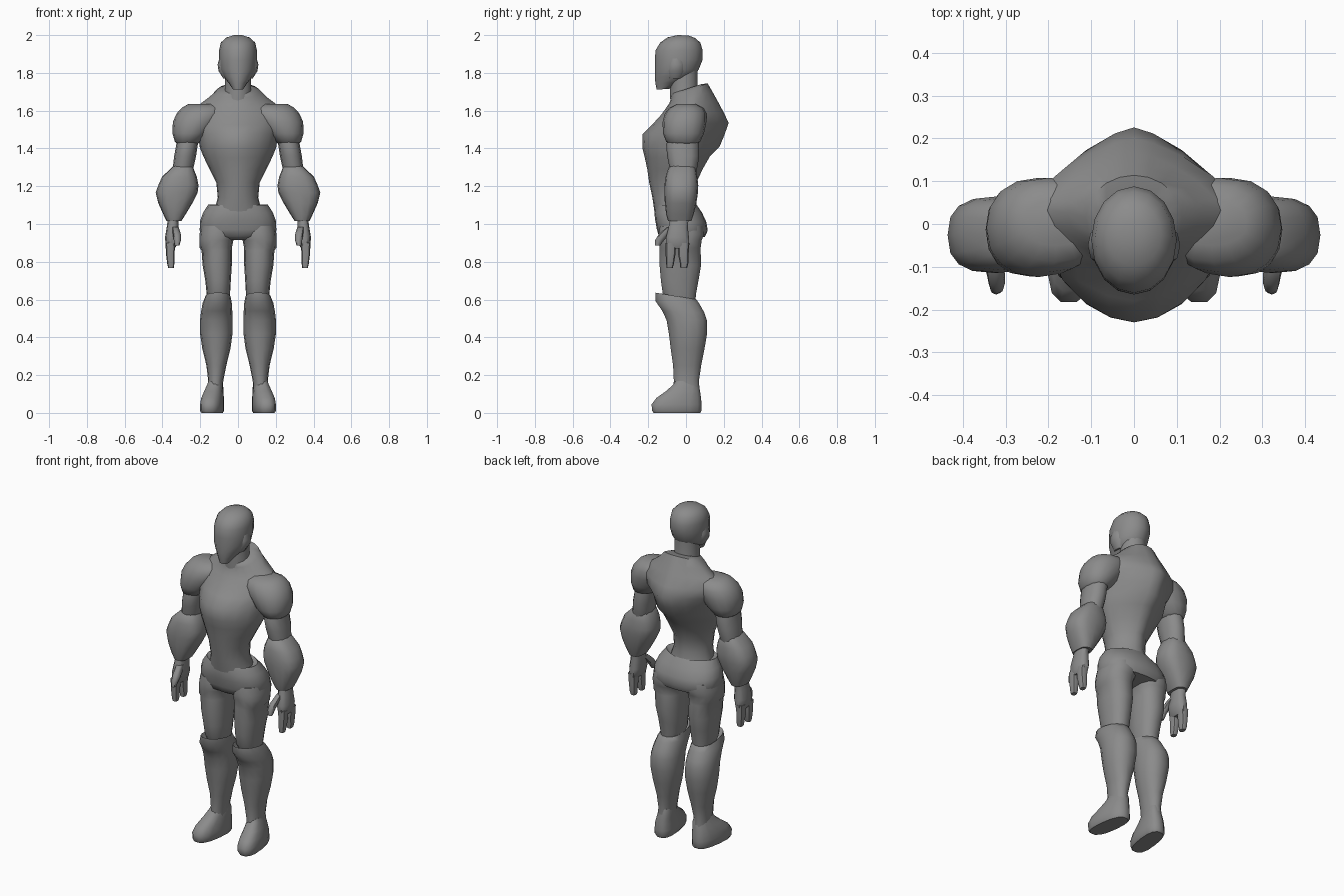
import bpy, bmesh, math

grey = bpy.data.materials.new("dark_grey")
grey.diffuse_color = (0.26, 0.26, 0.26, 1)


def ring(bm, r, n, back):
    # r = (z front, z back, x centre, half width, y front, y back, roundness, toe-out skew)
    zf, zb, cx, hw, yf, yb, p, skew = r
    ym, ry = (yf + yb) / 2, (yb - yf) / 2
    out = []
    for i in range(n):
        a = 2 * math.pi * i / n
        c, s = math.cos(a), math.sin(a)
        q = p * back if s > 0.01 else p
        x = math.copysign(abs(c) ** (2 / q), c)
        y = math.copysign(abs(s) ** (2 / q), s)
        z = zf + (zb - zf) * (y + 1) / 2
        out.append(bm.verts.new((cx + hw * x - skew * y * ry, ym + ry * y, z)))
    return out


def loft(name, rings, n=16, mirror=False, angle=50, back=1.0):
    bm = bmesh.new()
    loops = [ring(bm, r, n, back) for r in rings]
    for a, b in zip(loops, loops[1:]):
        for i in range(n):
            j = (i + 1) % n
            bm.faces.new((a[i], a[j], b[j], b[i]))
    bm.faces.new(loops[0])
    bm.faces.new(loops[-1])
    bmesh.ops.recalc_face_normals(bm, faces=bm.faces)
    me = bpy.data.meshes.new(name)
    bm.to_mesh(me)
    bm.free()
    me.materials.append(grey)
    ob = bpy.data.objects.new(name, me)
    bpy.context.collection.objects.link(ob)
    bpy.ops.object.select_all(action='DESELECT')
    ob.select_set(True)
    bpy.context.view_layer.objects.active = ob
    bpy.ops.object.shade_smooth_by_angle(angle=math.radians(angle))
    if mirror:
        ob.modifiers.new("Mirror", 'MIRROR').use_mirror_merge = False
    return ob


def flat(rows, p=2.2, skew=0.0):
    # level rings from (z, x inner, x outer, y front, y back)
    return [(z, z, (x0 + x1) / 2, (x1 - x0) / 2, yf, yb, p, skew) for z, x0, x1, yf, yb in rows]


def centred(rows):
    # rings on the centre line from (z front, z back, half width, y front, y back, roundness)
    return [(zf, zb, 0, hw, yf, yb, p, 0) for zf, zb, hw, yf, yb, p in rows]


# Head with narrow jaw
loft("head", centred([
    (1.712, 1.715, .028, -.155, -.09, 2.2), (1.745, 1.75, .050, -.162, -.03, 2),
    (1.78, 1.78, .078, -.165, .045, 2), (1.82, 1.82, .097, -.165, .068, 2),
    (1.87, 1.87, .100, -.165, .088, 2), (1.92, 1.92, .100, -.161, .088, 2),
    (1.96, 1.96, .091, -.137, .076, 2), (1.988, 1.985, .064, -.098, .048, 2),
    (2.0, 1.998, .025, -.045, .012, 2)]))
loft("ear", flat([(1.77, .06, .078, -.085, -.03), (1.81, .06, .103, -.095, -.01),
                  (1.845, .06, .108, -.09, -.01), (1.885, .07, .096, -.08, -.02)]), 8, True)
loft("neck", centred([(1.58, 1.62, .085, -.08, .08, 2), (1.70, 1.72, .070, -.085, .062, 2),
                      (1.82, 1.82, .07, -.08, .062, 2)]))

# Torso from waist to raised collar, with a ridged back
loft("torso", centred([
    (1.00, 1.00, .15, -.15, .08, 2.2), (1.07, 1.07, .125, -.168, .06, 2.2),
    (1.14, 1.14, .107, -.178, .046, 2.1), (1.22, 1.22, .115, -.195, .055, 2),
    (1.29, 1.29, .150, -.205, .088, 1.9), (1.35, 1.36, .182, -.218, .128, 1.85),
    (1.40, 1.41, .202, -.230, .178, 1.8), (1.475, 1.47, .212, -.230, .203, 1.75),
    (1.525, 1.535, .240, -.180, .226, 1.7), (1.58, 1.59, .250, -.130, .200, 1.7),
    (1.615, 1.65, .205, -.105, .168, 1.75), (1.64, 1.70, .155, -.088, .140, 1.9),
    (1.668, 1.745, .112, -.078, .114, 2.4), (1.69, 1.74, .08, -.076, .080, 2.4)]), 20, back=.82)

# Hips with points at the upper sides
loft("pelvis", centred([
    (.915, .93, .06, -.11, .07, 2.2), (.935, .932, .190, -.143, .100, 2.3),
    (.97, .965, .203, -.154, .115, 2.4), (1.02, 1.01, .201, -.163, .108, 2.3),
    (1.06, 1.06, .185, -.168, .085, 2.1), (1.10, 1.105, .158, -.164, .054, 1.75),
    (1.085, 1.085, .12, -.14, .04, 2.1)]), 20)

# Shoulders run inward under the chest and neck slope; upper arms below
loft("shoulder", flat([
    (1.42, .22, .318, -.075, .05), (1.435, .20, .334, -.105, .075), (1.48, .15, .347, -.122, .095),
    (1.54, .10, .345, -.124, .108), (1.585, .07, .325, -.112, .108),
    (1.615, .07, .298, -.088, .092), (1.634, .10, .265, -.05, .055)], 2.2), 16, True)
loft("upper_arm", flat([
    (1.50, .20, .32, -.08, .06), (1.42, .213, .327, -.105, .07), (1.36, .222, .338, -.10, .07),
    (1.30, .235, .345, -.088, .06), (1.22, .25, .35, -.07, .04)]), 12, True)

# Bulky forearms
loft("forearm", flat([
    (1.315, .255, .33, -.06, .035), (1.30, .238, .35, -.092, .05), (1.25, .218, .402, -.108, .06),
    (1.205, .209, .422, -.114, .065), (1.165, .214, .436, -.115, .063),
    (1.11, .242, .422, -.112, .055), (1.05, .278, .395, -.105, .04),
    (1.015, .30, .378, -.095, .028)], 2.6), 16, True)

# Hands
loft("palm", flat([(1.03, .315, .37, -.085, .015), (.98, .315, .378, -.095, .012),
                   (.93, .312, .386, -.108, .018), (.89, .322, .384, -.108, .018),
                   (.87, .335, .375, -.10, .012)], 2.6), 10, True)
for name, y0, y1, y2, y3 in (("front_finger", -.108, -.052, -.103, -.07),
                             ("rear_finger", -.042, .018, -.03, .006)):
    loft(name, flat([(.90, .33, .384, y0, y1), (.84, .337, .381, y0, y1 - .004),
                     (.79, .337, .375, y2 - .002, y3 + .006), (.768, .34, .37, y2, y3)], 2.6), 8, True)
loft("thumb", flat([(.985, .315, .35, -.10, -.05), (.945, .302, .345, -.145, -.085),
                    (.915, .302, .34, -.163, -.115), (.885, .31, .335, -.165, -.138)]), 8, True)

# Thighs
loft("thigh", flat([
    (.99, .02, .195, -.14, .09), (.945, .008, .204, -.148, .098), (.915, .024, .205, -.146, .086),
    (.875, .032, .203, -.142, .08), (.86, .033, .193, -.142, .08), (.78, .033, .187, -.142, .082),
    (.70, .038, .173, -.135, .068), (.63, .042, .166, -.125, .055),
    (.58, .055, .155, -.10, .05)], 2.3), 14, True)

# Boots: raised knee cuff and full calf
calf = [(.595, .605, .105, .055, -.12, .05, 2.2, 0), (.637, .60, .106, .066, -.165, .058, 2.2, 0),
        (.59, .575, .110, .077, -.163, .075, 2.2, 0), (.54, .53, .113, .083, -.128, .10, 2.2, 0),
        (.49, .49, .115, .086, -.105, .113, 2.2, 0)]
calf += flat([(.42, .029, .201, -.093, .114), (.34, .04, .189, -.083, .10),
              (.25, .062, .167, -.07, .082), (.17, .078, .158, -.066, .07),
              (.10, .08, .165, -.07, .075)])
loft("boot_shaft", calf, 14, True)

# Feet, slightly toed out
loft("foot", flat([
    (.0, .085, .190, -.175, .078), (.012, .077, .197, -.182, .085), (.045, .077, .197, -.185, .085),
    (.08, .078, .191, -.158, .082), (.115, .079, .177, -.108, .076),
    (.15, .08, .162, -.068, .07), (.17, .085, .155, -.055, .065)], 2.6, .12), 14, True)
